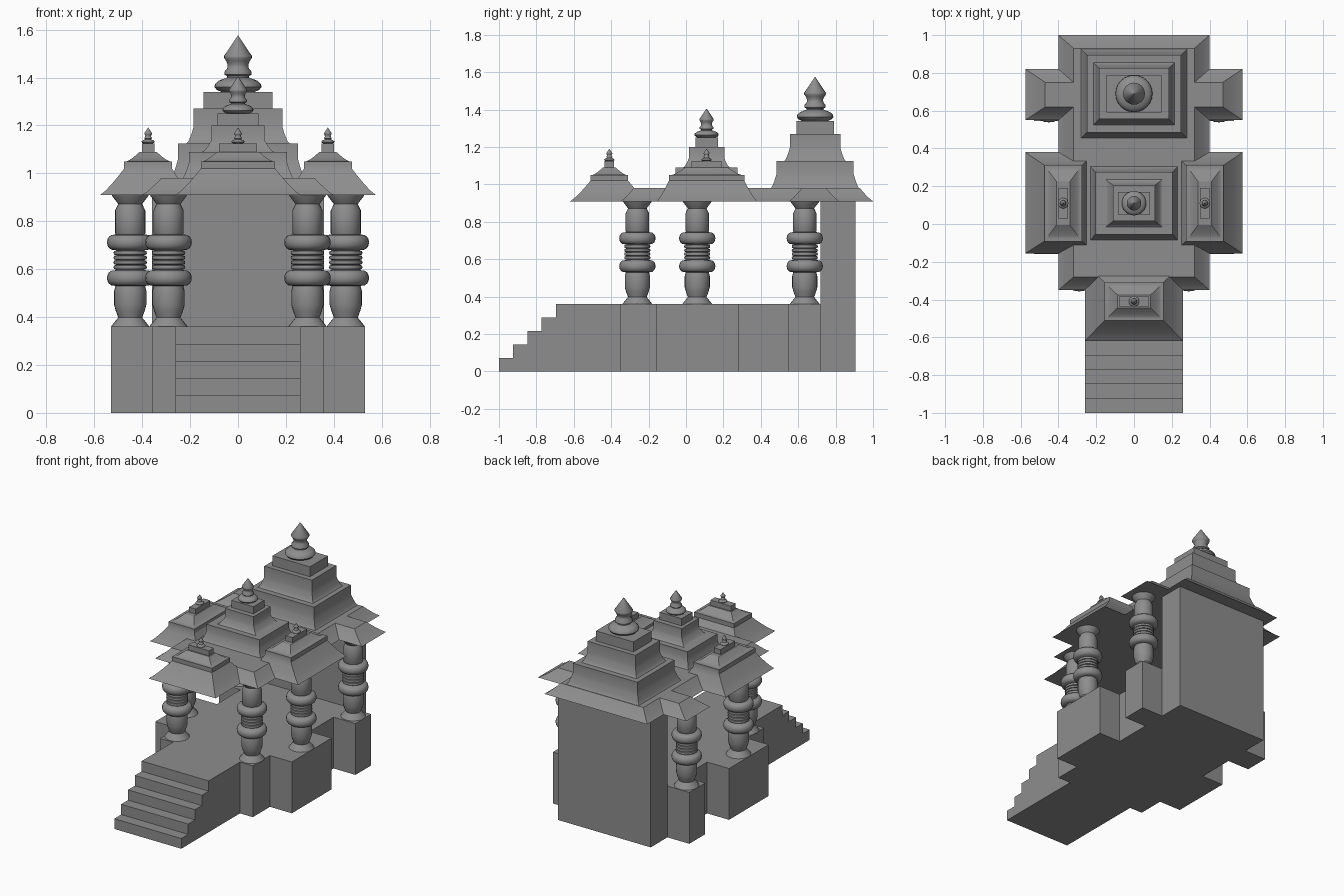
import bpy, bmesh, math

if "Cube" in bpy.data.objects:
    bpy.data.objects.remove(bpy.data.objects["Cube"])

stone = bpy.data.materials.new("grey_stone")
stone.diffuse_color = (0.27, 0.27, 0.27, 1)
stone.use_nodes = True
stone.node_tree.nodes["Principled BSDF"].inputs["Base Color"].default_value = stone.diffuse_color


def finish(name, bm, smooth=None):
    bmesh.ops.recalc_face_normals(bm, faces=bm.faces)
    me = bpy.data.meshes.new(name)
    bm.to_mesh(me)
    bm.free()
    ob = bpy.data.objects.new(name, me)
    bpy.context.collection.objects.link(ob)
    me.materials.append(stone)
    if smooth:
        bpy.ops.object.select_all(action='DESELECT')
        ob.select_set(True)
        bpy.context.view_layer.objects.active = ob
        bpy.ops.object.shade_smooth_by_angle(angle=math.radians(smooth))
    return ob


def skin(name, rings, smooth=None):
    """Closed surface through stacked rings of points."""
    bm = bmesh.new()
    vs = [[bm.verts.new(p) for p in r] for r in rings]
    n = len(vs[0])
    for a, b in zip(vs, vs[1:]):
        for i in range(n):
            j = (i + 1) % n
            bm.faces.new((a[i], a[j], b[j], b[i]))
    bm.faces.new(vs[0][::-1])
    bm.faces.new(vs[-1])
    return finish(name, bm, smooth)


def rect(x0, x1, y0, y1, z):
    return [(x0, y0, z), (x1, y0, z), (x1, y1, z), (x0, y1, z)]


def box(name, x0, x1, y0, y1, z0, z1):
    return skin(name, [rect(x0, x1, y0, y1, z0), rect(x0, x1, y0, y1, z1)])


def flare(a, b, power=1.5, n=5):
    """Rectangles curving from a to b, shallow at first and then steep."""
    out = []
    for i in range(n + 1):
        t = i / n
        r = [p + (q - p) * t for p, q in zip(a[:4], b[:4])]
        out.append(rect(*r, a[4] + (b[4] - a[4]) * t ** power))
    return out


def turned(name, profile, x, y, sides=24):
    rings = []
    for r, z in profile:
        rings.append([(x + r * math.cos(k * math.tau / sides),
                       y + r * math.sin(k * math.tau / sides), z) for k in range(sides)])
    return skin(name, rings, 40)


def finial(name, x, y, z, s):
    prof = [(.07, 0), (.088, .008), (.098, .02), (.096, .032), (.08, .047), (.058, .055), (.045, .06),
            (.045, .066), (.057, .072), (.057, .084), (.044, .1), (.043, .115), (.05, .13),
            (.058, .142), (.058, .15), (.001, .235)]
    turned(name, [(r * s, z + h * s) for r, h in prof], x, y)


# Plinth, back wall and stairs
H, E = 0.36, 0.91
box("main_plinth", -.36, .36, -.35, .72, 0, H)
box("porch_plinth", -.26, .26, -.62, -.35, 0, H)
box("back_wall", -.36, .36, .72, .905, 0, E)
for s, side in ((-1, "left"), (1, "right")):
    xs = sorted((.36 * s, .53 * s))
    box(side + "_plinth_wing", *xs, -.16, .28, 0, H)
    box(side + "_back_plinth", *xs, .545, .72, 0, H)
bm = bmesh.new()
pts = [(-.62, 0), (-1, 0)]
for i in range(5):
    z = H * (i + 1) / 5
    pts += [(-1 + .076 * i, z), (-1 + .076 * (i + 1), z)]
f = bm.faces.new([bm.verts.new((-.26, y, z)) for y, z in pts])
g = bmesh.ops.extrude_face_region(bm, geom=[f])
bmesh.ops.translate(bm, vec=(.52, 0, 0), verts=[v for v in g["geom"] if isinstance(v, bmesh.types.BMVert)])
finish("stairs", bm)


# Pillars: flared foot, two fat rings and thin rings between
def bulge(z0, z1, r0, r1, n=8):
    return [(r0 + (r1 - r0) * math.sin(math.pi * i / n) ** .7 if 0 < i < n else r0,
             z0 + (z1 - z0) * (1 - math.cos(math.pi * i / n)) / 2) for i in range(n + 1)]


pillar = [(.08, .36), (.075, .367), (.05, .398), (.06, .425), (.067, .45), (.067, .51), (.062, .53)]
pillar += bulge(.53, .596, .06, .097)
for i in range(4):
    pillar += bulge(.598 + .02 * i, .618 + .02 * i, .058, .07, 4)
pillar += bulge(.679, .745, .06, .097)
pillar += [(.063, .75), (.063, .845), (.05, .872), (.075, .905), (.078, .912)]
for s, side in ((-1, "left"), (1, "right")):
    for x, y, place in ((.29, -.26, "front"), (.45, .06, "middle"), (.45, .635, "back")):
        turned(f"{side}_{place}_pillar", pillar, s * x, y)

# Main eaves and small back side eaves
skin("main_eaves", flare((-.4, .4, -.35, 1.0, E), (-.32, .32, -.28, .93, .98), 1.2), 30)
skin("back_side_eaves", flare((-.575, .575, .55, .82, E), (-.47, .47, .62, .75, .98), 1.2), 30)


# Large stepped towers: skirt, ledge, second skirt and two blocks
def tower(name, cy, levels, fin):
    def r(hx, hy, z):
        return (-hx, hx, cy - hy, cy + hy, z)
    a, b, c, d, e, f, g, h = [r(*l) for l in levels]
    rings = flare(a, b) + [rect(*c)] + flare(d, e) + [rect(*f), rect(*g), rect(*h)]
    skin(name, rings, 30)
    finial(name + "_finial", 0, cy, levels[-1][2], fin)


tower("back_tower", .69, [(.285, .24, .975), (.25, .205, 1.06), (.25, .205, 1.125), (.215, .165, 1.125),
      (.185, .135, 1.195), (.185, .135, 1.27), (.145, .1, 1.27), (.145, .1, 1.34)], 1)
tower("middle_tower", .11, [(.235, .2, .975), (.205, .165, 1.045), (.205, .165, 1.09), (.15, .125, 1.09),
      (.11, .095, 1.14), (.11, .095, 1.2), (.085, .06, 1.2), (.085, .06, 1.25)], .66)


# Small porch roofs: curved eaves, ledge, sloped cap and block
def porch_roof(name, eave, cx, cy, long_x):
    def r(long, short, z):
        hx, hy = (long, short) if long_x else (short, long)
        return (cx - hx, cx + hx, cy - hy, cy + hy, z)
    k = 1 if long_x else 1.3
    ledge = r(.155 * k, .1, 1.02)
    rings = flare((*eave, E), ledge, 1.2) + [rect(*r(.155 * k, .1, 1.05))]
    rings += flare(r(.145 * k, .09, 1.05), r(.088 * k, .035, 1.09), 1.3)
    rings += [rect(*r(.08, .026, 1.09)), rect(*r(.08, .026, 1.125))]
    skin(name, rings, 30)
    finial(name + "_finial", cx, cy, 1.125, .28)


porch_roof("front_porch_roof", (-.26, .26, -.62, -.2), 0, -.41, True)
porch_roof("right_porch_roof", (.2, .575, -.155, .38), .375, .11, False)
porch_roof("left_porch_roof", (-.575, -.2, -.155, .38), -.375, .11, False)
